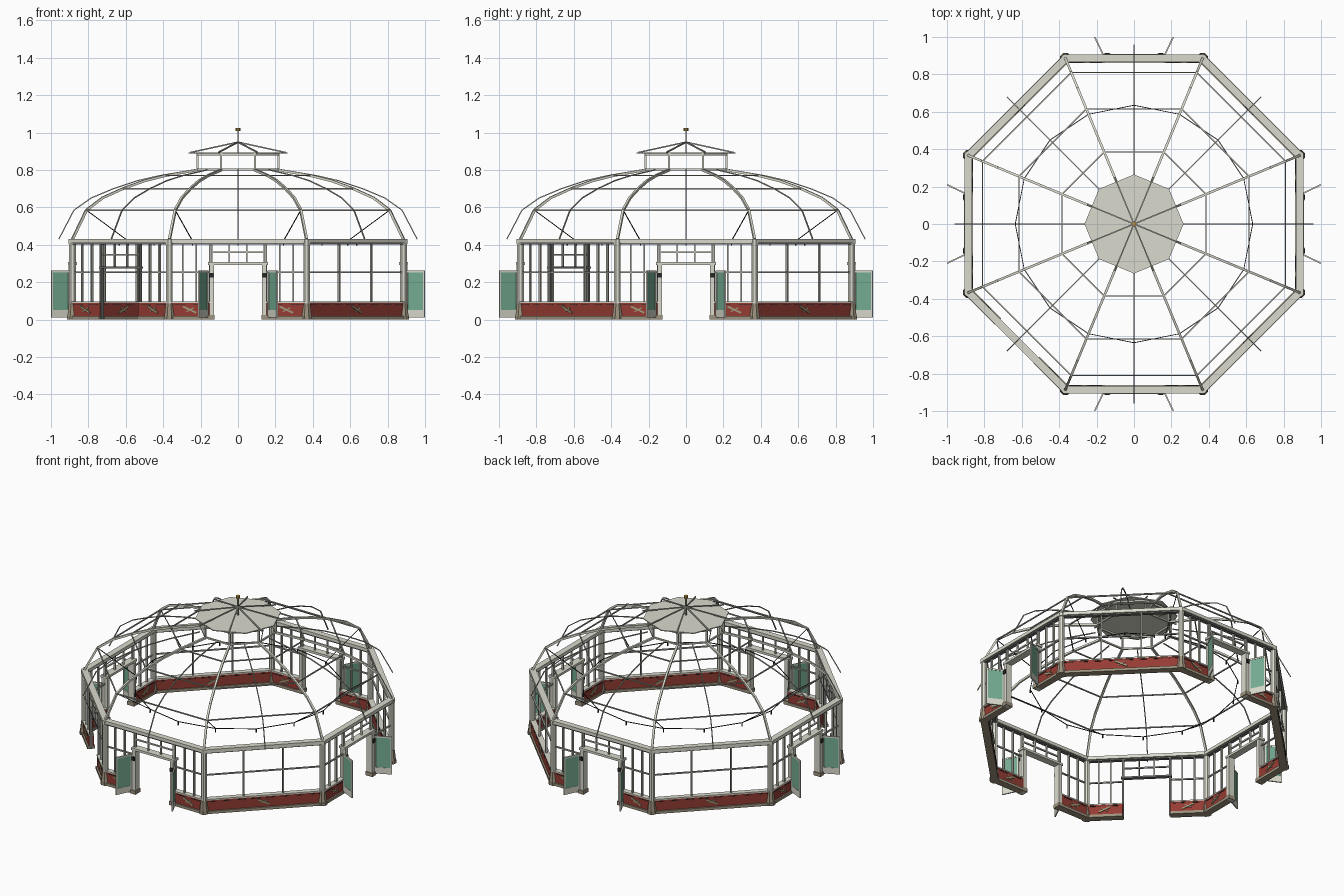
import bpy, bmesh, math
from mathutils import Vector

if "Cube" in bpy.data.objects:
    bpy.data.objects.remove(bpy.data.objects["Cube"])

COLORS = {
    "cream_paint": (0.70, 0.70, 0.61), "pale_steel": (0.44, 0.44, 0.39), "dark_steel": (0.16, 0.16, 0.15),
    "red_panel": (0.30, 0.045, 0.033), "stone": (0.34, 0.29, 0.21),
    "green_glass": (0.18, 0.42, 0.29), "dark_iron": (0.02, 0.02, 0.02),
    "brass": (0.52, 0.31, 0.07), "ornament": (0.36, 0.33, 0.20),
}
mats = {}
for n, c in COLORS.items():
    mats[n] = bpy.data.materials.new(n)
    mats[n].diffuse_color = (*c, 1)

parts = {}
T = math.tan(math.pi / 8)
A = 0.885                      # wall distance from the centre
H = A * T                      # half wall length
R = A / math.cos(math.pi / 8)  # corner radius


def get(name, mat):
    return parts.setdefault(name, (bmesh.new(), mat))[0]


def local(k, x, d, z):
    """Along the wall, outward, up -> world, for wall k (0 = front)."""
    a = math.radians(45 * k - 90)
    return Vector((d * math.cos(a) - x * math.sin(a), d * math.sin(a) + x * math.cos(a), z))


def polar(deg, r, z):
    a = math.radians(deg)
    return Vector((r * math.cos(a), r * math.sin(a), z))


def prism(bm, bottom, top):
    """Closed prism between two matching polygons."""
    b = [bm.verts.new(p) for p in bottom]
    t = [bm.verts.new(p) for p in top]
    n = len(b)
    bm.faces.new(b[::-1])
    bm.faces.new(t)
    for i in range(n):
        bm.faces.new((b[i], b[(i + 1) % n], t[(i + 1) % n], t[i]))


def box(name, mat, k, x0, x1, d0, d1, z0, z1):
    f = lambda z: [local(k, x0, d0, z), local(k, x1, d0, z), local(k, x1, d1, z), local(k, x0, d1, z)]
    prism(get(name, mat), f(z0), f(z1))


def mitred(name, mat, k, d0, d1, z0, z1):
    f = lambda z: [local(k, -d0 * T, d0, z), local(k, d0 * T, d0, z),
                   local(k, d1 * T, d1, z), local(k, -d1 * T, d1, z)]
    prism(get(name, mat), f(z0), f(z1))


def bar(name, mat, p, q, w):
    d = (q - p).normalized()
    s = d.cross(Vector((0, 0, 1)))
    s = (s if s.length > 1e-3 else Vector((1, 0, 0))).normalized() * w / 2
    u = s.normalized().cross(d) * w / 2
    f = lambda c: [c - s - u, c + s - u, c + s + u, c - s + u]
    prism(get(name, mat), f(p), f(q))


def dwarf_wall(k, x0, x1):
    """Red panelled low wall with stone foot, sill, dark dashes and slanted ornament."""
    box("wall_foot", "stone", k, x0, x1, A - 0.025, A + 0.022, 0, 0.018)
    box("low_wall", "red_panel", k, x0, x1, A - 0.018, A + 0.012, 0.018, 0.088)
    box("wall_sill", "cream_paint", k, x0, x1, A - 0.02, A + 0.016, 0.088, 0.096)
    c = (x0 + x1) / 2
    n = max(2, round((x1 - x0) / 0.09))
    step = (x1 - x0) / n
    for side in (A + 0.013, A - 0.019):
        for i in range(n):
            xa = x0 + step * (i + 0.2)
            box("panel_dashes", "dark_iron", k, xa, xa + step * 0.6, side - 0.002, side + 0.002, 0.077, 0.080)
        bar("wall_ornament", "ornament", local(k, c - 0.036, side, 0.070), local(k, c + 0.036, side, 0.036), 0.010)
        bar("wall_ornament", "ornament", local(k, c - 0.018, side, 0.042), local(k, c + 0.022, side, 0.064), 0.006)


def glazing(k, x0, x1, bays):
    """Mullions and middle rail of a window."""
    for i in range(bays + 1):
        x = x0 + (x1 - x0) * i / bays
        box("window_mullions", "pale_steel", k, x - 0.004, x + 0.004, A - 0.007, A + 0.007, 0.09, 0.41)
    box("window_rails", "pale_steel", k, x0, x1, A - 0.005, A + 0.005, 0.25, 0.258)


def transom(k, half, z, name, mat):
    """Small grid of panes above a doorway."""
    for i in range(4):
        x = -half + 2 * half * i / 3
        box(name, mat, k, x - 0.004, x + 0.004, A - 0.006, A + 0.006, z, 0.41)
    zm = (z + 0.41) / 2
    box(name, mat, k, -half, half, A - 0.005, A + 0.005, zm - 0.004, zm + 0.004)


def door_leaf(k, s):
    """Glazed leaf swung outward."""
    p, q = Vector((s * 0.162, 0.90)), Vector((s * 0.21, 0.999))
    n = Vector((q.y - p.y, p.x - q.x)).normalized()

    def slab(name, mat, a, b, z0, z1, t):
        c0, c1 = p.lerp(q, a), p.lerp(q, b)
        f = lambda z: [local(k, *v, z) for v in (c0 - n * t, c1 - n * t, c1 + n * t, c0 + n * t)]
        prism(get(name, mat), f(z0), f(z1))
    slab("door_stiles", "cream_paint", 0, 0.09, 0.01, 0.262, 0.004)
    slab("door_stiles", "cream_paint", 0.91, 1, 0.01, 0.262, 0.004)
    slab("door_rails", "cream_paint", 0.09, 0.91, 0.01, 0.052, 0.004)
    slab("door_rails", "cream_paint", 0.09, 0.91, 0.252, 0.262, 0.004)
    slab("door_glass", "green_glass", 0.09, 0.91, 0.052, 0.252, 0.002)
    box("door_lamps", "dark_iron", k, s * 0.143 - 0.011, s * 0.143 + 0.011, 0.90, 0.914, 0.225, 0.25)


# Eight walls
for k in range(8):
    mitred("eaves_beam", "cream_paint", k, A - 0.02, A + 0.02, 0.41, 0.432)
    mitred("eaves_underside", "dark_steel", k, A - 0.012, A + 0.012, 0.402, 0.41)
    if k % 2 == 0:      # door walls
        for s in (-1, 1):
            x0, x1 = sorted((s * 0.15, s * H))
            dwarf_wall(k, x0, x1)
            glazing(k, x0, x1, 3)
            box("door_posts", "cream_paint", k, s * 0.141 - 0.012, s * 0.141 + 0.012, A - 0.02, A + 0.022, 0, 0.295)
            box("door_post_feet", "stone", k, s * 0.143 - 0.018, s * 0.143 + 0.018, A - 0.025, A + 0.027, 0, 0.025)
            door_leaf(k, s)
        box("door_lintel", "cream_paint", k, -0.16, 0.16, A - 0.023, A + 0.025, 0.293, 0.308)
        transom(k, 0.14, 0.308, "door_transom_bars", "cream_paint")
    elif k == 7:        # open passage wall
        for s in (-1, 1):
            x0, x1 = sorted((s * 0.145, s * H))
            dwarf_wall(k, x0, x1)
            glazing(k, x0, x1, 3)
            box("passage_jambs", "dark_steel", k, s * 0.145 - 0.006, s * 0.145 + 0.006, A - 0.01, A + 0.01, 0, 0.41)
        box("passage_lintel", "dark_steel", k, -0.155, 0.155, A - 0.012, A + 0.012, 0.273, 0.284)
        transom(k, 0.14, 0.284, "passage_transom_bars", "pale_steel")
    else:               # full window walls
        dwarf_wall(k, -H, H)
        glazing(k, -H, H, 3)

# Corner columns: stone pedestal, shaft and cap
for k in range(8):
    ang = 22.5 + 45 * k

    def octo(r, z):
        c = polar(ang, R, z)
        return [c + polar(45 * i + 22.5, r, 0) for i in range(8)]
    for name, mat, r0, z0, r1, z1 in (
            ("column_plinth", "stone", 0.032, 0, 0.032, 0.018),
            ("column_pedestal", "stone", 0.029, 0.018, 0.021, 0.085),
            ("column_shaft", "cream_paint", 0.019, 0.085, 0.019, 0.405),
            ("column_cap", "cream_paint", 0.023, 0.405, 0.023, 0.431)):
        prism(get(name, mat), octo(r0, z0), octo(r1, z1))

# Dome: corner ribs, slim middle ribs, purlin rings
profile = [(R, 0.43), (0.877, 0.585), (0.785, 0.65), (0.666, 0.70), (0.54, 0.742), (0.417, 0.77), (0.235, 0.80)]
for k in range(8):
    for (r0, z0), (r1, z1) in zip(profile, profile[1:]):
        c, m = 22.5 + 45 * k, 45 * k
        bar("corner_ribs", "cream_paint", polar(c, r0, z0), polar(c, r1, z1), 0.013)
        bar("middle_ribs", "pale_steel", polar(m, r0, z0), polar(m, r1, z1), 0.006)
    for i in (1, 3, 5):
        r, z = profile[i]
        bar("purlin_rings", "pale_steel", polar(c, r, z), polar(c + 45, r, z), 0.007)

# Hanging cable ring with stays and lamp hooks
for i in range(16):
    a = 22.5 * i
    bar("cable_ring", "dark_iron", polar(a, 0.635, 0.42), polar(a + 22.5, 0.635, 0.42), 0.004)
    bar("lamp_hooks", "dark_iron", polar(a, 0.635, 0.42), polar(a, 0.635, 0.396), 0.006)
    if i % 2:
        bar("cable_stays", "dark_iron", polar(a, 0.635, 0.42), polar(a, 0.877, 0.585), 0.004)

# Roof lantern: posts, rails, flat canopy, open hip bars
for k in range(8):
    a = 22.5 + 45 * k
    bar("lantern_posts", "cream_paint", polar(a, 0.235, 0.795), polar(a, 0.235, 0.888), 0.010)
    for z in (0.803, 0.882):
        bar("lantern_rails", "cream_paint", polar(a, 0.235, z), polar(a + 45, 0.235, z), 0.010)
    bar("lantern_hips", "pale_steel", polar(a, 0.272, 0.894), polar(a, 0.004, 0.948), 0.007)
prism(get("lantern_canopy", "cream_paint"), [polar(45 * i, 0.265, 0.888) for i in range(8)],
      [polar(45 * i, 0.265, 0.894) for i in range(8)])

# Finial
bar("finial_rod", "pale_steel", Vector((0, 0, 0.892)), Vector((0, 0, 1.012)), 0.007)
prism(get("finial_knob", "brass"), [polar(45 * i, 0.013, 1.008) for i in range(8)],
      [polar(45 * i, 0.013, 1.025) for i in range(8)])

for name, (bm, mat) in parts.items():
    bmesh.ops.recalc_face_normals(bm, faces=bm.faces)
    me = bpy.data.meshes.new(name)
    bm.to_mesh(me)
    bm.free()
    me.materials.append(mats[mat])
    bpy.context.collection.objects.link(bpy.data.objects.new(name, me))

for m in bpy.data.materials:
    if m.users and not m.is_grease_pencil:
        m.use_nodes = True
        m.node_tree.nodes["Principled BSDF"].inputs["Base Color"].default_value = m.diffuse_color
